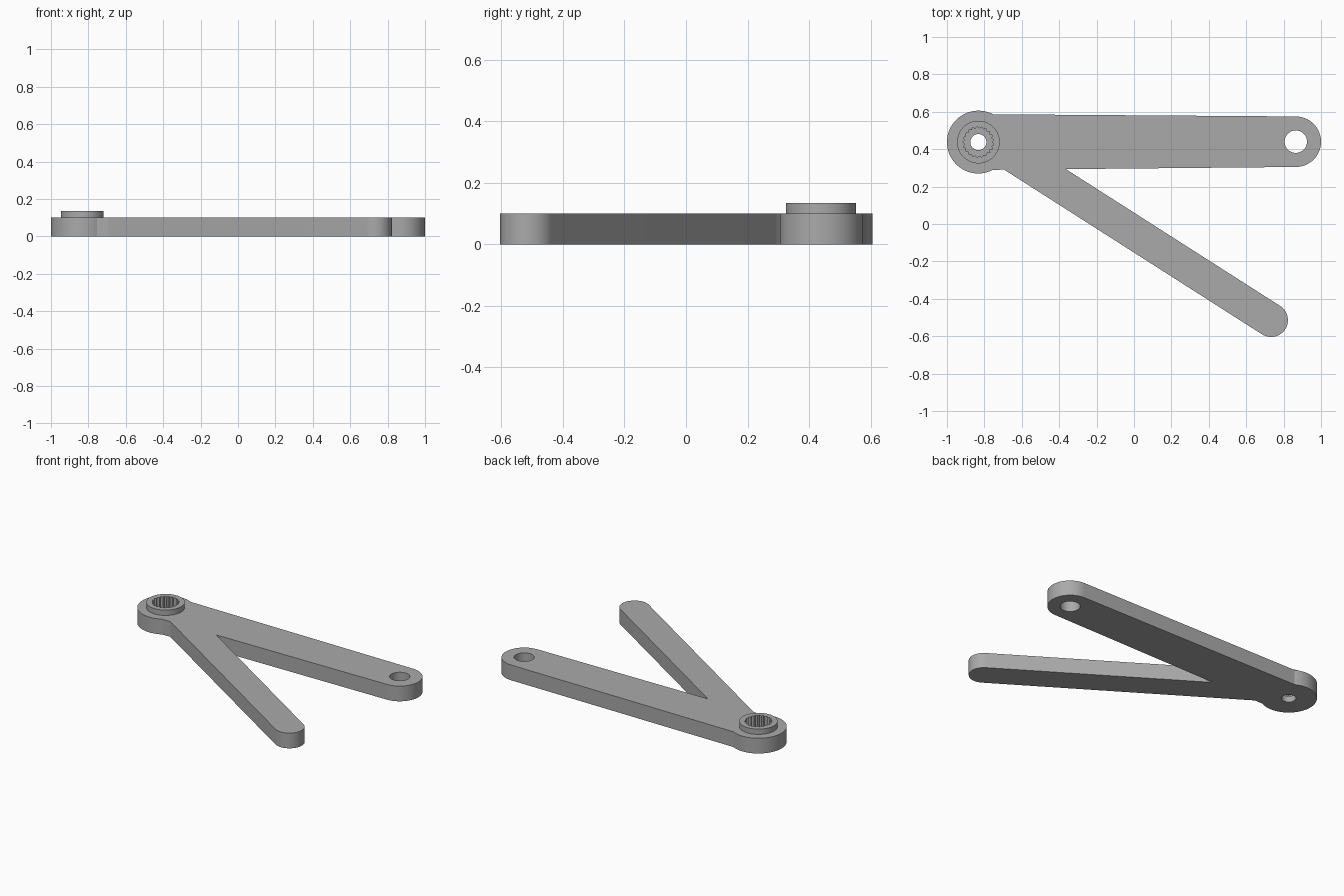
import bpy, bmesh, math
from mathutils import Vector

if "Cube" in bpy.data.objects:
    bpy.data.objects.remove(bpy.data.objects["Cube"], do_unlink=True)

HUB = Vector((-0.832, 0.438))
EYE = Vector((0.865, 0.44))
TIP = Vector((0.733, -0.514))
THICK = 0.1
BOSS_TOP = 0.135

grey = bpy.data.materials.new("plain grey")
grey.use_nodes = True
grey.diffuse_color = (0.4, 0.4, 0.4, 1)
grey.node_tree.nodes["Principled BSDF"].inputs["Base Color"].default_value = (0.4, 0.4, 0.4, 1)


def prism(name, outline, z0, z1):
    """Extrude a counter-clockwise outline from z0 to z1."""
    bm = bmesh.new()
    face = bm.faces.new([bm.verts.new((p[0], p[1], z0)) for p in outline])
    top = bmesh.ops.extrude_face_region(bm, geom=[face])["geom"]
    bmesh.ops.translate(bm, vec=(0, 0, z1 - z0),
                        verts=[g for g in top if isinstance(g, bmesh.types.BMVert)])
    bmesh.ops.recalc_face_normals(bm, faces=bm.faces)
    mesh = bpy.data.meshes.new(name)
    bm.to_mesh(mesh)
    bm.free()
    mesh.materials.append(grey)
    obj = bpy.data.objects.new(name, mesh)
    bpy.context.collection.objects.link(obj)
    return obj


def arc(c, r, a0, a1, n):
    return [c + r * Vector((math.cos(a), math.sin(a)))
            for a in (a0 + (a1 - a0) * i / n for i in range(n + 1))]


def circle(c, r, n=64):
    return arc(c, r, 0, math.tau, n)[:-1]


def tapered_bar(a, ra, b, rb):
    """Round-ended bar whose straight sides are tangent to both ends."""
    d = b - a
    head = math.atan2(d.y, d.x)
    t = math.acos((ra - rb) / d.length)
    return (arc(b, rb, head - t, head + t, 32)
            + arc(a, ra, head + t, head + math.tau - t, 32))


def combine(target, tool, operation):
    mod = target.modifiers.new(operation.lower(), "BOOLEAN")
    mod.operation, mod.solver, mod.object = operation, "EXACT", tool
    tool.hide_render = True
    bpy.context.view_layer.objects.active = target
    bpy.ops.object.modifier_apply(modifier=mod.name)
    bpy.data.objects.remove(tool, do_unlink=True)


# Flat body: round hub, wide arm and narrow angled arm
body = prism("lever_arms", circle(HUB, 0.168), 0, THICK)
arm_start = Vector((-0.65, 0.369))
combine(body, prism("wide_arm", tapered_bar(HUB, 0.149, EYE, 0.135), 0, THICK), "UNION")
combine(body, prism("narrow_arm", tapered_bar(arm_start, 0.09, TIP, 0.09), 0, THICK), "UNION")

# Raised collar on the hub
combine(body, prism("collar", circle(HUB, 0.114), THICK / 2, BOSS_TOP), "UNION")

# Toothed socket, shaft screw hole and eye hole
TEETH = 21
socket = [HUB + (0.083 if i % 2 else 0.073)
          * Vector((math.cos(math.pi * i / TEETH), math.sin(math.pi * i / TEETH)))
          for i in range(2 * TEETH)]
combine(body, prism("socket_cutter", socket, 0.04, 0.2), "DIFFERENCE")
combine(body, prism("screw_cutter", circle(HUB, 0.043, 48), -0.1, 0.2), "DIFFERENCE")
combine(body, prism("eye_cutter", circle(EYE, 0.06, 48), -0.1, 0.2), "DIFFERENCE")

# Smooth round walls, crisp rims and teeth
bpy.ops.object.select_all(action="DESELECT")
body.select_set(True)
bpy.context.view_layer.objects.active = body
bpy.ops.object.shade_smooth_by_angle(angle=math.radians(20))
